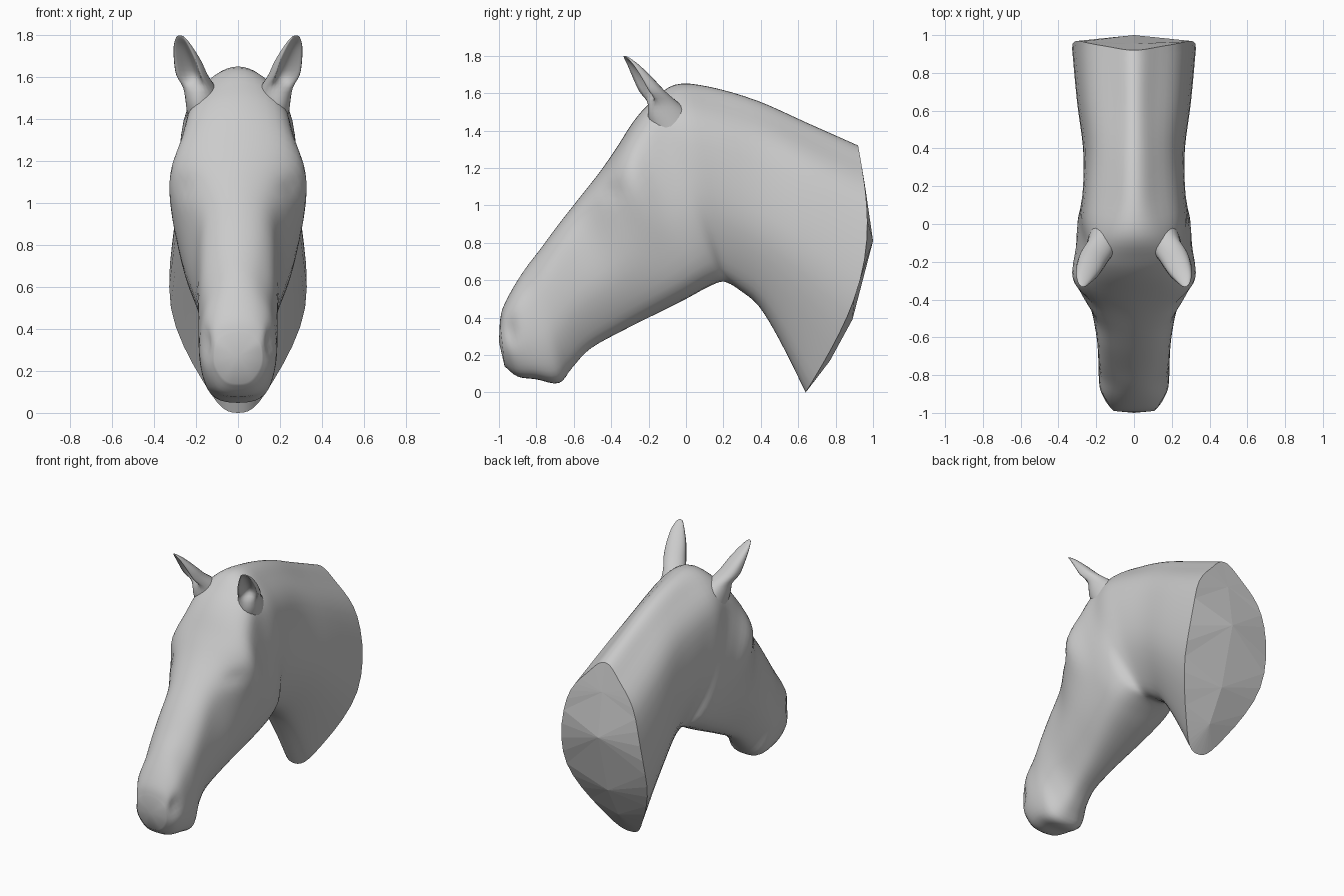
import bpy, bmesh
from math import sin, cos, pi, radians, exp
from mathutils import Vector, Matrix

if "Cube" in bpy.data.objects:
    bpy.data.objects.remove(bpy.data.objects["Cube"])


def spline(pts, sub, closed=False):
    """Catmull-Rom resampling of tuples of any length."""
    n, out = len(pts), []
    for i in range(n if closed else n - 1):
        idx = [(i + k) % n if closed else min(max(i + k, 0), n - 1) for k in (-1, 0, 1, 2)]
        a, b, c, d = (pts[k] for k in idx)
        for s in range(sub):
            t = s / sub
            out.append(tuple(0.5 * (2 * q + (r - p) * t + (2 * p - 5 * q + 4 * r - u) * t * t
                                    + (3 * q - p - 3 * r + u) * t ** 3)
                             for p, q, r, u in zip(a, b, c, d)))
    if not closed:
        out.append(tuple(pts[-1]))
    return out


def skin(bm, rings):
    """Bridge rings of points with smooth quads, returning the vertex rings."""
    vr = [[bm.verts.new(p) for p in r] for r in rings]
    for a, b in zip(vr, vr[1:]):
        for i in range(len(a)):
            j = (i + 1) % len(a)
            bm.faces.new((a[i], a[j], b[j], b[i])).smooth = True
    return vr


def finish(bm, name):
    bmesh.ops.recalc_face_normals(bm, faces=bm.faces)
    me = bpy.data.meshes.new(name)
    bm.to_mesh(me)
    bm.free()
    ob = bpy.data.objects.new(name, me)
    bpy.context.collection.objects.link(ob)
    return ob


# Head and neck sections: top y,z, bottom y,z, then half widths going down
SECTIONS = [
    (-.995, .38, -.97, .14, .06, .11, .11, .06),
    (-.98, .45, -.90, .085, .09, .145, .155, .10),
    (-.93, .55, -.80, .07, .10, .165, .18, .13),
    (-.86, .66, -.68, .05, .10, .17, .185, .125),
    (-.78, .765, -.61, .13, .11, .18, .18, .10),
    (-.68, .90, -.51, .235, .12, .185, .19, .10),
    (-.57, 1.04, -.33, .335, .135, .20, .225, .13),
    (-.46, 1.18, -.15, .425, .18, .27, .265, .17),
    (-.37, 1.31, 0, .50, .225, .325, .29, .20),
    (-.28, 1.45, .10, .555, .21, .285, .30, .215),
    (-.19, 1.55, .18, .59, .195, .26, .295, .20),
    (-.06, 1.645, .225, .585, .145, .26, .275, .155),
    (.12, 1.635, .29, .545, .11, .245, .26, .135),
    (.38, 1.56, .39, .46, .10, .23, .265, .135),
    (.65, 1.44, .50, .28, .10, .255, .295, .135),
    (.92, 1.32, .64, 0, .11, .275, .32, .13),
]
BOW = [0] * 13 + [.02, .08, .165]
LEVELS = (.06, .24, .62, .93)

rings = []
for ty, tz, by, bz, *w, bow in spline([s + (b,) for s, b in zip(SECTIONS, BOW)], 4):
    side = list(zip(w, LEVELS))
    ctrl = [(0, 0)] + side + [(0, 1)] + [(-x, t) for x, t in reversed(side)]
    ring = []
    for x, t in spline(ctrl, 5, True):
        y = ty + (by - ty) * t + bow * sin(pi * min(max(t, 0), 1))
        z = max(0, tz + (bz - tz) * t)
        # nostril hollows and shallow eye sockets
        dent = .025 * exp(-((y + .94) / .035) ** 2 - ((z - .33) / .07) ** 2)
        dent += .018 * exp(-((y + .40) / .05) ** 2 - ((z - 1.08) / .04) ** 2)
        if abs(x) > .05:
            x -= dent if x > 0 else -dent
        ring.append((x, y, z))
    rings.append(ring)

bm = bmesh.new()
vr = skin(bm, rings)
# nose front
nose = bm.verts.new((0, -1.0, .27))
first, rim = vr[0], vr[-1]
for i in range(len(first)):
    bm.faces.new((first[i], first[(i + 1) % len(first)], nose)).smooth = True
# faceted neck cut, fanned to a chain of centre points
chain = [bm.verts.new((0, y, z)) for y, z in ((.955, 1.12), (1.0, .81), (.89, .39), (.77, .17))]


def nearest(v):
    return min(chain, key=lambda c: abs(c.co.z - v.co.z))


for i, a in enumerate(rim):
    b = rim[(i + 1) % len(rim)]
    ca, cb = nearest(a), nearest(b)
    bm.faces.new((a, b, ca)).smooth = False
    if ca is not cb:
        bm.faces.new((b, cb, ca)).smooth = False
finish(bm, "head_and_neck")

# Ears: centre x,y,z, half width, half depth, hollow amount
EAR = [(.13, -.04, 1.40, .10, .15, 0), (.155, -.08, 1.48, .085, .13, 0),
       (.182, -.13, 1.55, .074, .092, .2),
       (.215, -.18, 1.61, .073, .068, .9), (.238, -.228, 1.68, .064, .048, 1),
       (.262, -.28, 1.75, .044, .027, .8), (.274, -.318, 1.79, .022, .012, .3),
       (.277, -.328, 1.80, .006, .004, 0)]
for sgn, name in ((1, "ear_right"), (-1, "ear_left")):
    bm = bmesh.new()
    turn = Matrix.Rotation(radians(25), 3, 'Z')
    ear_rings = []
    for x, y, z, a, b, h in spline(EAR, 3):
        ring = []
        for k in range(24):
            c, s = cos(k * pi / 12), sin(k * pi / 12)
            v = s
            if s < 0:
                v = s * (1 - h) + h * (-.9 * sin(-pi * s) - .35 * s)
            p = turn @ Vector((a * c, b * v, 0)) + Vector((x, y, z))
            ring.append((p.x * sgn, p.y, p.z))
        ear_rings.append(ring)
    er = skin(bm, ear_rings)
    bm.faces.new(er[-1])
    finish(bm, name)
